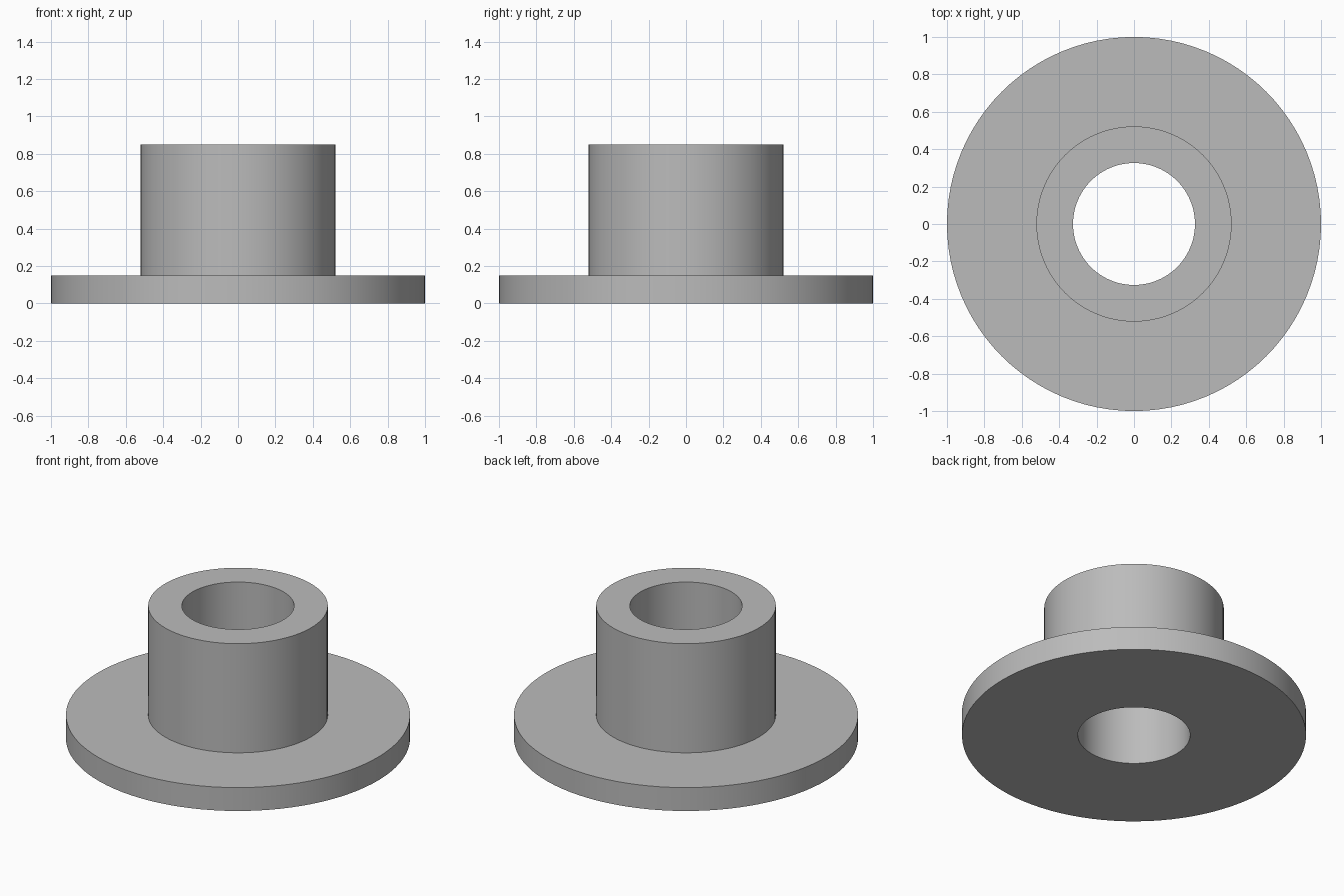
import bpy
import bmesh
import math

cube = bpy.data.objects.get("Cube")
if cube:
    bpy.data.objects.remove(cube, do_unlink=True)

SEGMENTS = 96
FLANGE_RADIUS, SLEEVE_RADIUS, BORE_RADIUS = 1.0, 0.522, 0.326
FLANGE_TOP, SLEEVE_TOP = 0.15, 0.85

# Plain grey material
grey = bpy.data.materials.new("plain grey")
grey.use_nodes = True
colour = (0.5, 0.5, 0.5, 1.0)
grey.diffuse_color = colour
grey.node_tree.nodes["Principled BSDF"].inputs["Base Color"].default_value = colour


def lathe(name, profile, material):
    """Revolve a closed (radius, height) profile around the z axis."""
    bm = bmesh.new()
    rings = []
    for i in range(SEGMENTS):
        a = math.tau * i / SEGMENTS
        rings.append([bm.verts.new((r * math.cos(a), r * math.sin(a), z))
                      for r, z in profile])
    n = len(profile)
    for i, ring in enumerate(rings):
        following = rings[(i + 1) % SEGMENTS]
        for j in range(n):
            k = (j + 1) % n
            bm.faces.new((ring[j], following[j], following[k], ring[k]))
    bmesh.ops.recalc_face_normals(bm, faces=bm.faces)
    mesh = bpy.data.meshes.new(name)
    bm.to_mesh(mesh)
    bm.free()
    mesh.materials.append(material)
    obj = bpy.data.objects.new(name, mesh)
    bpy.context.collection.objects.link(obj)
    bpy.ops.object.select_all(action="DESELECT")
    obj.select_set(True)
    bpy.context.view_layer.objects.active = obj
    bpy.ops.object.shade_smooth_by_angle(angle=math.radians(30))
    return obj


# Flanged sleeve with a bore straight through it
lathe("flanged_bushing", [
    (BORE_RADIUS, 0),
    (FLANGE_RADIUS, 0),
    (FLANGE_RADIUS, FLANGE_TOP),
    (SLEEVE_RADIUS, FLANGE_TOP),
    (SLEEVE_RADIUS, SLEEVE_TOP),
    (BORE_RADIUS, SLEEVE_TOP),
], grey)
